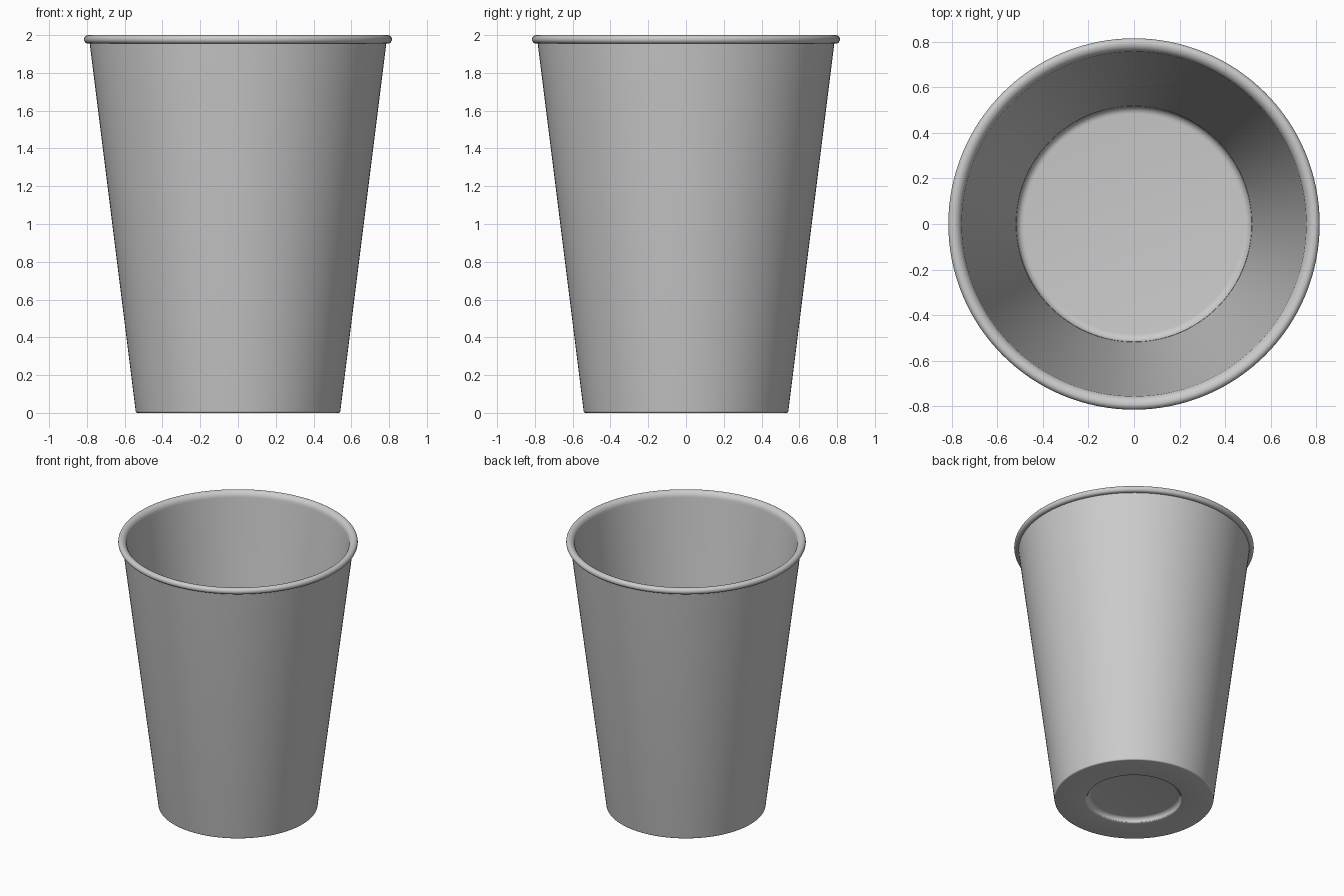
import bpy, bmesh, math

if "Cube" in bpy.data.objects:
    bpy.data.objects.remove(bpy.data.objects["Cube"])

SEGMENTS = 128


def arc(cr, cz, rx, rz, a0, a1, n=6):
    """Points on an elliptical arc in the (radius, z) plane, angles in degrees."""
    pts = []
    for i in range(n + 1):
        a = math.radians(a0 + (a1 - a0) * i / n)
        pts.append((cr + rx * math.cos(a), cz + rz * math.sin(a)))
    return pts


def lathe(name, profile):
    """Spin a closed-on-axis profile around z into a solid."""
    bm = bmesh.new()
    verts = [bm.verts.new((r, 0, z)) for r, z in profile]
    edges = [bm.edges.new(pair) for pair in zip(verts, verts[1:])]
    bmesh.ops.spin(bm, geom=verts + edges, cent=(0, 0, 0), axis=(0, 0, 1),
                   angle=math.tau, steps=SEGMENTS, use_merge=True)
    bmesh.ops.remove_doubles(bm, verts=bm.verts, dist=1e-5)
    bmesh.ops.recalc_face_normals(bm, faces=bm.faces)
    mesh = bpy.data.meshes.new(name)
    bm.to_mesh(mesh)
    bm.free()
    obj = bpy.data.objects.new(name, mesh)
    bpy.context.collection.objects.link(obj)
    bpy.ops.object.select_all(action='DESELECT')
    obj.select_set(True)
    bpy.context.view_layer.objects.active = obj
    bpy.ops.object.shade_smooth_by_angle(angle=math.radians(35))
    return obj


profile = [(0, 0.035)]
# Recess under the base
profile += arc(0.29, 0.005, 0.03, 0.03, 90, 0)
profile += arc(0.335, 0.012, 0.015, 0.012, 180, 270, 4)
# Foot edge and tapered outer wall
profile += arc(0.532, 0.01, 0.01, 0.01, -90, 0, 4)
profile += [(0.785, 1.955)]
# Rolled rim
profile += arc(0.793, 1.9775, 0.022, 0.0225, -90, 90, 10)
profile += arc(0.793, 1.955, 0.038, 0.045, 90, 180, 6)[1:]
# Inner wall and rounded floor edge
profile += [(0.518, 0.095)]
profile += arc(0.483, 0.095, 0.034, 0.035, 0, -90, 6)
profile += [(0, 0.06)]

lathe("cup", profile)
